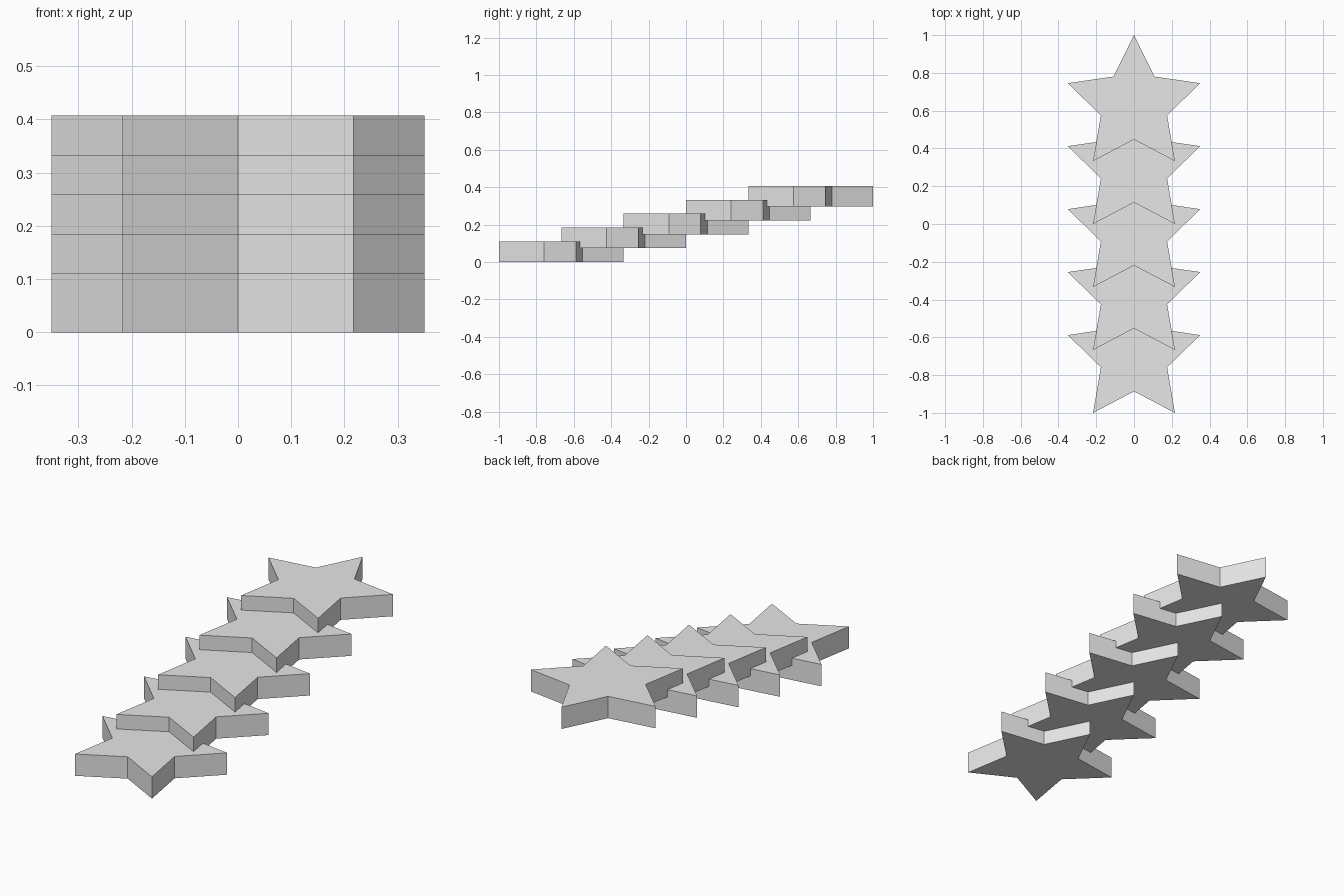
import bpy
import bmesh
from math import sin, cos, pi

cube = bpy.data.objects.get("Cube")
if cube:
    bpy.data.objects.remove(cube, do_unlink=True)

COUNT = 5
OUTER = 2 / 3 / (1 + cos(pi / 5))   # one star is a third of the length
INNER = OUTER / 2
THICK = 0.111
RISE = 0.074
RUN = 1 / 3

grey = bpy.data.materials.new("light_grey")
grey.use_nodes = True
color = (0.8, 0.8, 0.8, 1)
grey.diffuse_color = color
grey.node_tree.nodes["Principled BSDF"].inputs["Base Color"].default_value = color


def star_mesh(name):
    """Five-pointed star prism with one point towards +y."""
    bm = bmesh.new()
    ring = []
    for i in range(10):
        r = INNER if i % 2 else OUTER
        a = pi / 2 + i * pi / 5
        ring.append(bm.verts.new((r * cos(a), r * sin(a), 0)))
    base = bm.faces.new(ring)
    top = bmesh.ops.extrude_face_region(bm, geom=[base], use_keep_orig=True)["geom"]
    bmesh.ops.translate(bm, vec=(0, 0, THICK),
                        verts=[v for v in top if isinstance(v, bmesh.types.BMVert)])
    bmesh.ops.recalc_face_normals(bm, faces=bm.faces)
    mesh = bpy.data.meshes.new(name)
    bm.to_mesh(mesh)
    bm.free()
    mesh.materials.append(grey)
    return mesh


# Overlapping star steps climbing from front to back
mesh = star_mesh("star_step")
for i in range(COUNT):
    step = bpy.data.objects.new(f"star_step_{i + 1}", mesh)
    step.location = (0, 1 - OUTER - (COUNT - 1 - i) * RUN, i * RISE)
    bpy.context.collection.objects.link(step)
